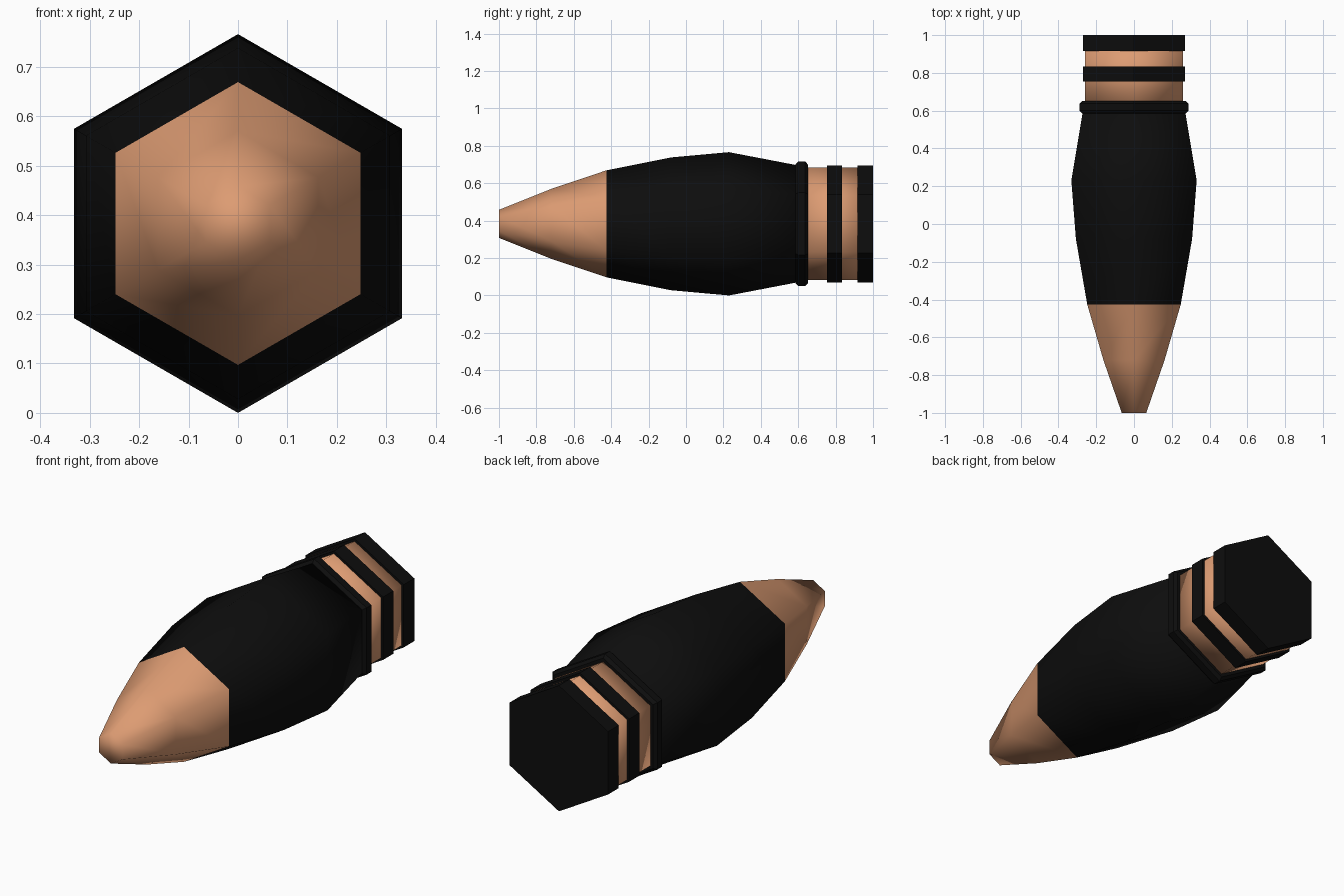
import bpy, bmesh, math

cube = bpy.data.objects.get("Cube")
if cube:
    bpy.data.objects.remove(cube, do_unlink=True)

SIDES = 6
AXIS_HEIGHT = 0.383


def make_material(name, color):
    mat = bpy.data.materials.new(name)
    mat.use_nodes = True
    mat.diffuse_color = color
    mat.node_tree.nodes["Principled BSDF"].inputs["Base Color"].default_value = color
    return mat


copper = make_material("copper", (0.72, 0.33, 0.17, 1))
black = make_material("black", (0.004, 0.004, 0.004, 1))


def hex_part(name, profile, mat, smooth, cap_front=True, cap_back=True):
    """Six-sided solid along y, from (y, corner radius) stations."""
    bm = bmesh.new()
    rings = []
    for y, radius in profile:
        ring = []
        for i in range(SIDES):
            a = 2 * math.pi * i / SIDES
            ring.append(bm.verts.new((radius * math.sin(a), y,
                                      AXIS_HEIGHT + radius * math.cos(a))))
        rings.append(ring)
    for near, far in zip(rings, rings[1:]):
        for i in range(SIDES):
            j = (i + 1) % SIDES
            bm.faces.new((near[i], near[j], far[j], far[i]))
    if cap_front:
        bm.faces.new(rings[0])
    if cap_back:
        bm.faces.new(rings[-1])
    bmesh.ops.recalc_face_normals(bm, faces=bm.faces)
    for face in bm.faces:
        face.smooth = smooth
    mesh = bpy.data.meshes.new(name)
    bm.to_mesh(mesh)
    bm.free()
    mesh.materials.append(mat)
    obj = bpy.data.objects.new(name, mesh)
    bpy.context.collection.objects.link(obj)
    return obj


# Tapered nose, open where it meets the body
hex_part("nose_tip", [(-1, 0.075), (-0.72, 0.187), (-0.425, 0.286)],
         copper, True, cap_back=False)

# Barrel-shaped body
hex_part("body", [(-0.425, 0.286), (-0.08, 0.355), (0.23, 0.383), (0.6, 0.312)],
         black, True, cap_front=False)

# Chamfered collar behind the body
hex_part("collar", [(0.585, 0.317), (0.6, 0.333), (0.637, 0.333), (0.652, 0.317)],
         black, False)

# Copper neck with two raised bands
hex_part("neck", [(0.62, 0.3), (0.96, 0.3)], copper, True)
for name, start, end in (("middle_band", 0.755, 0.835), ("rear_band", 0.917, 1)):
    hex_part(name, [(start, 0.313), (end, 0.313)], black, False)
